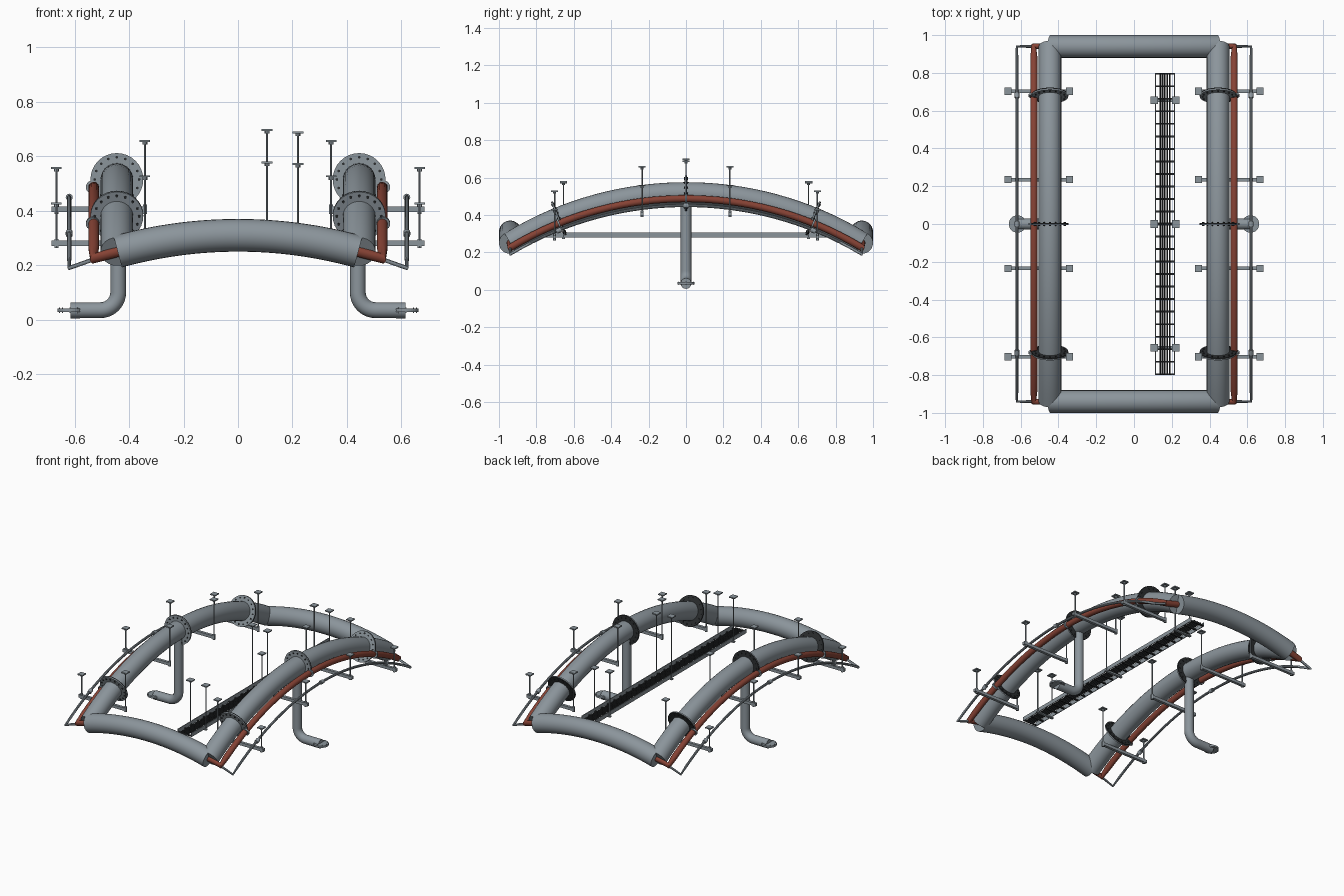
import bpy, bmesh, math
from mathutils import Vector, Matrix

if "Cube" in bpy.data.objects:
    bpy.data.objects.remove(bpy.data.objects["Cube"])


def material(name, rgb):
    m = bpy.data.materials.new(name)
    m.diffuse_color = (*rgb, 1)
    m.use_nodes = True
    m.node_tree.nodes["Principled BSDF"].inputs["Base Color"].default_value = m.diffuse_color
    return m


STEEL = material("steel grey", (0.26, 0.30, 0.33))
RED = material("pipe red", (0.24, 0.055, 0.035))
DARK = material("dark gasket", (0.025, 0.028, 0.03))


def tube(name, pts, radius, mat, res=6):
    """Round pipe swept along a path, with closed ends."""
    cu = bpy.data.curves.new(name, 'CURVE')
    cu.dimensions = '3D'
    sp = cu.splines.new('POLY')
    sp.points.add(len(pts) - 1)
    for p, co in zip(sp.points, pts):
        p.co = (*co, 1)
    cu.bevel_depth, cu.bevel_resolution, cu.use_fill_caps = radius, res, True
    cu.materials.append(mat)
    ob = bpy.data.objects.new(name, cu)
    bpy.context.collection.objects.link(ob)
    bpy.ops.object.select_all(action='DESELECT')
    ob.select_set(True)
    bpy.context.view_layer.objects.active = ob
    bpy.ops.object.convert(target='MESH')
    bpy.ops.object.shade_smooth_by_angle(angle=math.radians(35))
    return bpy.context.object


def finish(name, bm, mats):
    me = bpy.data.meshes.new(name)
    bm.to_mesh(me)
    bm.free()
    for m in mats:
        me.materials.append(m)
    ob = bpy.data.objects.new(name, me)
    bpy.context.collection.objects.link(ob)
    return ob


def add_box(bm, c, size):
    bmesh.ops.create_cube(bm, size=1, matrix=Matrix.Translation(c) @ Matrix.Diagonal((*size, 1)))


def add_disc(bm, c, axis, r, depth, seg=32, mat=0):
    rot = Vector(axis).to_track_quat('Z', 'Y').to_matrix().to_4x4()
    v = bmesh.ops.create_cone(bm, cap_ends=True, segments=seg, radius1=r, radius2=r,
                              depth=depth, matrix=Matrix.Translation(c) @ rot)['verts']
    for f in {f for x in v for f in x.link_faces}:
        f.material_index = mat


def drop(t, half, sag):
    """Fall below the crown of a circular arch."""
    R = (half * half + sag * sag) / (2 * sag)
    return R - math.sqrt(R * R - t * t), t / R


def arch(half, sag, top, n=32):
    return [(t, top - drop(t, half, sag)[0])
            for t in (half * (2 * i / n - 1) for i in range(n + 1))]


def flange(name, c, axis, r, bolts, depth=0.006, back=1):
    """Bolted ring: front plate, back plate and bolt heads."""
    bm = bmesh.new()
    a = Vector(axis).normalized()
    c = Vector(c)
    add_disc(bm, c - a * depth / 2, a, r, depth)
    add_disc(bm, c + a * depth / 2, a, r, depth, mat=back)
    q = a.to_track_quat('Z', 'Y')
    for i in range(bolts):
        t = 2 * math.pi * i / bolts
        p = c + q @ Vector((math.cos(t), math.sin(t), 0)) * r * 0.84
        add_disc(bm, p, a, r * 0.055, depth * 3.2, 6, back)
    return finish(name, bm, [STEEL, DARK])


# Arched cross pipes at both ends
for s in (-1, 1):
    tube("end_pipe", [(x, s * 0.94, z) for x, z in arch(0.442, 0.06, 0.31)], 0.06, STEEL, 10)

for s in (-1, 1):
    # Main arched side pipe
    tube("side_pipe", [(s * 0.445, y, z) for y, z in arch(0.94, 0.265, 0.515)], 0.06, STEEL, 10)

    # Red pipe with short inward connections
    mid = [(s * 0.53, y, z) for y, z in arch(0.94, 0.262, 0.487)]
    tube("red_pipe", [(s * 0.44, -0.94, 0.25)] + mid + [(s * 0.44, 0.94, 0.25)], 0.019, RED)

    # Thin outer pipe with short inward connections
    mid = [(s * 0.62, y, z) for y, z in arch(0.94, 0.26, 0.45)]
    tube("thin_pipe", [(s * 0.53, -0.94, 0.222)] + mid + [(s * 0.53, 0.94, 0.222)], 0.008, STEEL, 3)

    # Flanges and collars along the arch
    for y in (-0.68, 0, 0.68):
        d, sl = drop(y, 0.94, 0.265)
        ax = (0, math.cos(math.asin(sl)), -sl)
        flange("main_flange", (s * 0.445, y, 0.515 - d), ax, 0.097, 16)
        bm = bmesh.new()
        add_disc(bm, (s * 0.534, y, 0.487 - d), ax, 0.025, 0.01, 20)
        add_disc(bm, (s * 0.62, y, 0.45 - d), ax, 0.013, 0.025, 12)
        finish("small_collars", bm, [STEEL])

    # Drop pipe with elbow and outlet flange
    bend = [(s * (0.505 - 0.065 * math.cos(a)), 0, 0.1 - 0.065 * math.sin(a))
            for a in (math.pi / 2 * i / 10 for i in range(11))]
    tube("drop_pipe", [(s * 0.44, 0, 0.5)] + bend + [(s * 0.615, 0, 0.034)], 0.029, STEEL)
    flange("outlet_flange", (s * 0.617, 0, 0.035), (0, 0, 1), 0.046, 8, back=0)

    # Trapeze hangers: bar, two rods, top and bottom plates
    for y, zb, zi, zo in ((0.235, 0.406, 0.66, 0.56), (0.703, 0.28, 0.53, 0.43)):
        for t in (-1, 1):
            bm = bmesh.new()
            add_box(bm, (s * 0.513, t * y, zb), (0.345, 0.018, 0.02))
            for x, zt in ((0.342, zi), (0.667, zo)):
                add_box(bm, (s * x, t * y, zt - 0.003), (0.038, 0.038, 0.007))
                add_disc(bm, (s * x, t * y, zt - 0.011), (0, 0, 1), 0.009, 0.01, 8)
                add_disc(bm, (s * x, t * y, (zt + zb) / 2), (0, 0, 1), 0.004, zt - zb, 8)
                add_disc(bm, (s * x, t * y, zb), (0, 0, 1), 0.009, 0.034, 6)
            finish("pipe_hanger", bm, [STEEL])

# Ladder tray: side rails
bm = bmesh.new()
for x in (0.113, 0.214):
    add_box(bm, (x, 0, 0.292), (0.005, 1.6, 0.026))
finish("tray_rails", bm, [STEEL])

# Ladder tray: rungs and lengthwise wires
bm = bmesh.new()
for i in range(25):
    add_box(bm, (0.1635, -0.795 + i * 1.59 / 24, 0.284), (0.1, 0.009, 0.008))
for i in range(5):
    add_disc(bm, (0.1385 + i * 0.0125, 0, 0.292), (0, 1, 0), 0.0042, 1.6, 8)
finish("tray_rungs_and_cables", bm, [DARK])

# Tray hangers
for y, tops in ((-0.655, (0.58, 0.575)), (0, (0.70, 0.69)), (0.655, (0.58, 0.575))):
    bm = bmesh.new()
    add_box(bm, (0.1635, y, 0.276), (0.13, 0.016, 0.008))
    for x, zt in zip((0.107, 0.22), tops):
        add_box(bm, (x, y, zt - 0.003), (0.04, 0.04, 0.007))
        add_disc(bm, (x, y, zt - 0.011), (0, 0, 1), 0.009, 0.01, 8)
        add_disc(bm, (x, y, (zt + 0.276) / 2), (0, 0, 1), 0.0035, zt - 0.276, 8)
    finish("tray_hanger", bm, [STEEL])
